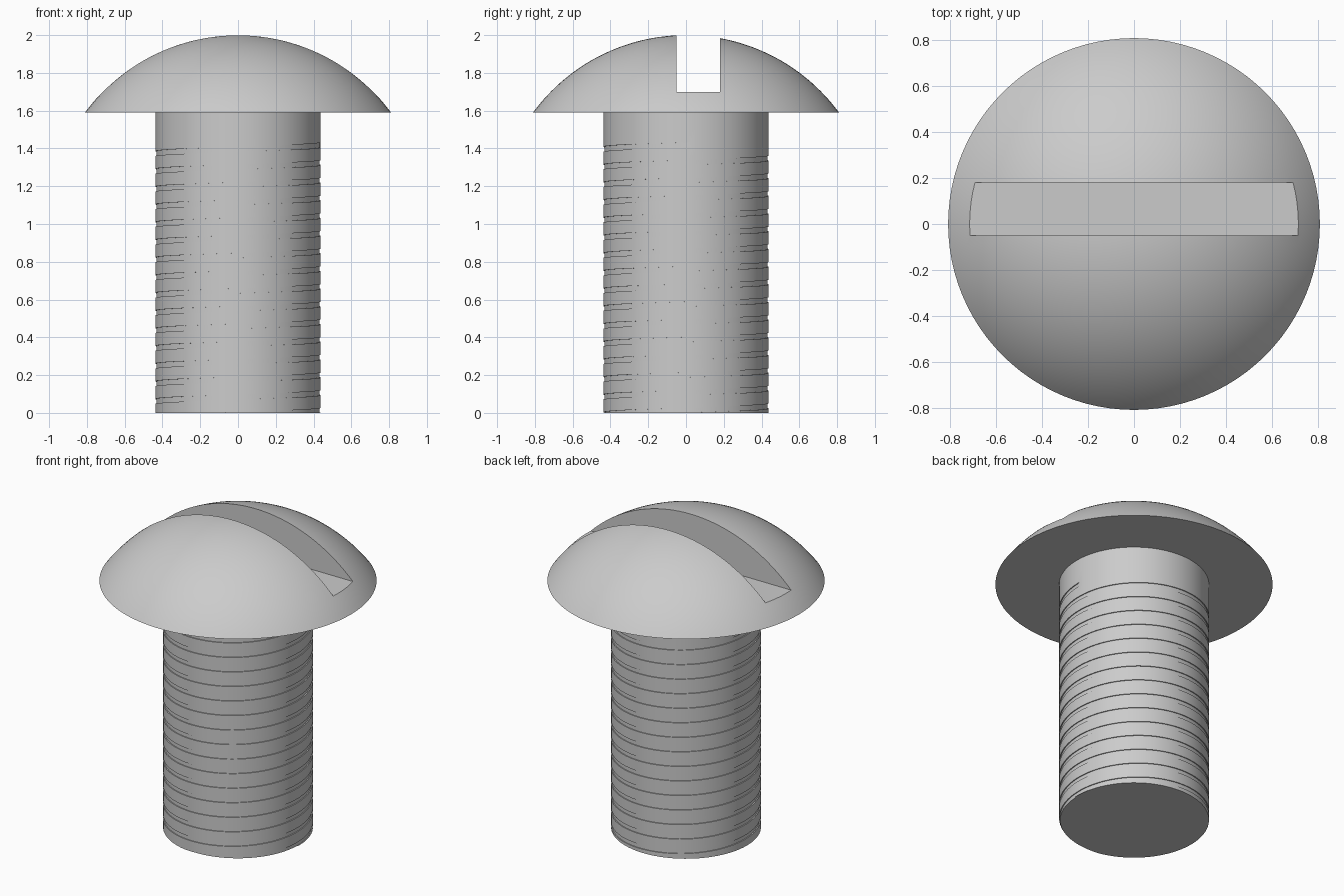
import bpy, bmesh
from math import sin, cos, pi, asin
from mathutils import Vector, Matrix

cube = bpy.data.objects.get("Cube")
if cube:
    bpy.data.objects.remove(cube, do_unlink=True)

HEAD_R, HEAD_Z, TOP_Z = 0.81, 1.59, 2.0
SHAFT_R, PITCH = 0.438, 0.0937
GROOVE_W, GROOVE_D, GROOVE_TOP = 0.026, 0.006, 1.432
SEG = 96

steel = bpy.data.materials.new("grey_steel")
steel.use_nodes = True
colour = (0.6, 0.6, 0.6, 1)
steel.diffuse_color = colour
steel.node_tree.nodes["Principled BSDF"].inputs["Base Color"].default_value = colour


def make_object(name, bm):
    bmesh.ops.recalc_face_normals(bm, faces=bm.faces)
    mesh = bpy.data.meshes.new(name)
    bm.to_mesh(mesh)
    bm.free()
    mesh.materials.append(steel)
    obj = bpy.data.objects.new(name, mesh)
    bpy.context.collection.objects.link(obj)
    return obj


def activate(obj):
    bpy.ops.object.select_all(action='DESELECT')
    obj.select_set(True)
    bpy.context.view_layer.objects.active = obj


# Domed head: spherical cap profile spun about z
height = TOP_Z - HEAD_Z
dome_r = (HEAD_R ** 2 + height ** 2) / (2 * height)
rim_angle = asin(HEAD_R / dome_r)
steps = 32
profile = [Vector((0, 0, HEAD_Z))]
for i in range(steps, -1, -1):
    a = rim_angle * i / steps
    profile.append(Vector((dome_r * sin(a), 0, TOP_Z - dome_r + dome_r * cos(a))))
bm = bmesh.new()
verts = [bm.verts.new(p) for p in profile]
edges = [bm.edges.new(pair) for pair in zip(verts, verts[1:])]
bmesh.ops.spin(bm, geom=verts + edges, cent=(0, 0, 0), axis=(0, 0, 1),
               angle=2 * pi, steps=SEG)
bmesh.ops.remove_doubles(bm, verts=bm.verts, dist=1e-5)
head = make_object("domed_head", bm)

# Driver slot cut through the head, a little behind the centre
bm = bmesh.new()
bmesh.ops.create_cube(bm, size=1, matrix=Matrix.Translation((0, 0.065, 2.0))
                      @ Matrix.Diagonal((3, 0.23, 0.6, 1)))
cutter = make_object("slot_cutter", bm)
cutter.hide_render = True
cut = head.modifiers.new("slot", 'BOOLEAN')
cut.operation, cut.solver, cut.object = 'DIFFERENCE', 'EXACT', cutter
activate(head)
bpy.ops.object.modifier_apply(modifier=cut.name)
bpy.data.objects.remove(cutter, do_unlink=True)

# Shaft: one continuous helical strip holding a shallow square groove
bm = bmesh.new()
last = 17 * SEG
columns = []
for i in range(last + 4 * SEG):
    a = 2 * pi * i / SEG
    hi = GROOVE_TOP + PITCH * (i - last) / SEG
    lo = hi - GROOVE_W
    floor = SHAFT_R - (GROOVE_D if i <= last else 0)
    section = ((SHAFT_R, lo), (floor, lo), (floor, hi), (SHAFT_R, hi))
    columns.append([bm.verts.new((r * cos(a), r * sin(a), z)) for r, z in section])
for i in range(len(columns) - 1):
    p, q = columns[i], columns[i + 1]
    for k in range(3):
        bm.faces.new((p[k], q[k], q[k + 1], p[k + 1]))
    if i + 1 + SEG < len(columns):
        bm.faces.new((p[3], q[3], columns[i + 1 + SEG][0], columns[i + SEG][0]))
bmesh.ops.remove_doubles(bm, verts=bm.verts, dist=1e-5)

# Trim the shaft level at both ends and cap it
for z, direction in ((0, -1), (HEAD_Z + 0.02, 1)):
    bmesh.ops.bisect_plane(bm, geom=bm.verts[:] + bm.edges[:] + bm.faces[:],
                           plane_co=(0, 0, z), plane_no=(0, 0, direction),
                           clear_outer=True)
bmesh.ops.holes_fill(bm, edges=[e for e in bm.edges if e.is_boundary], sides=0)
shaft = make_object("threaded_shaft", bm)

for obj in (head, shaft):
    activate(obj)
    bpy.ops.object.shade_smooth_by_angle(angle=pi / 6)
